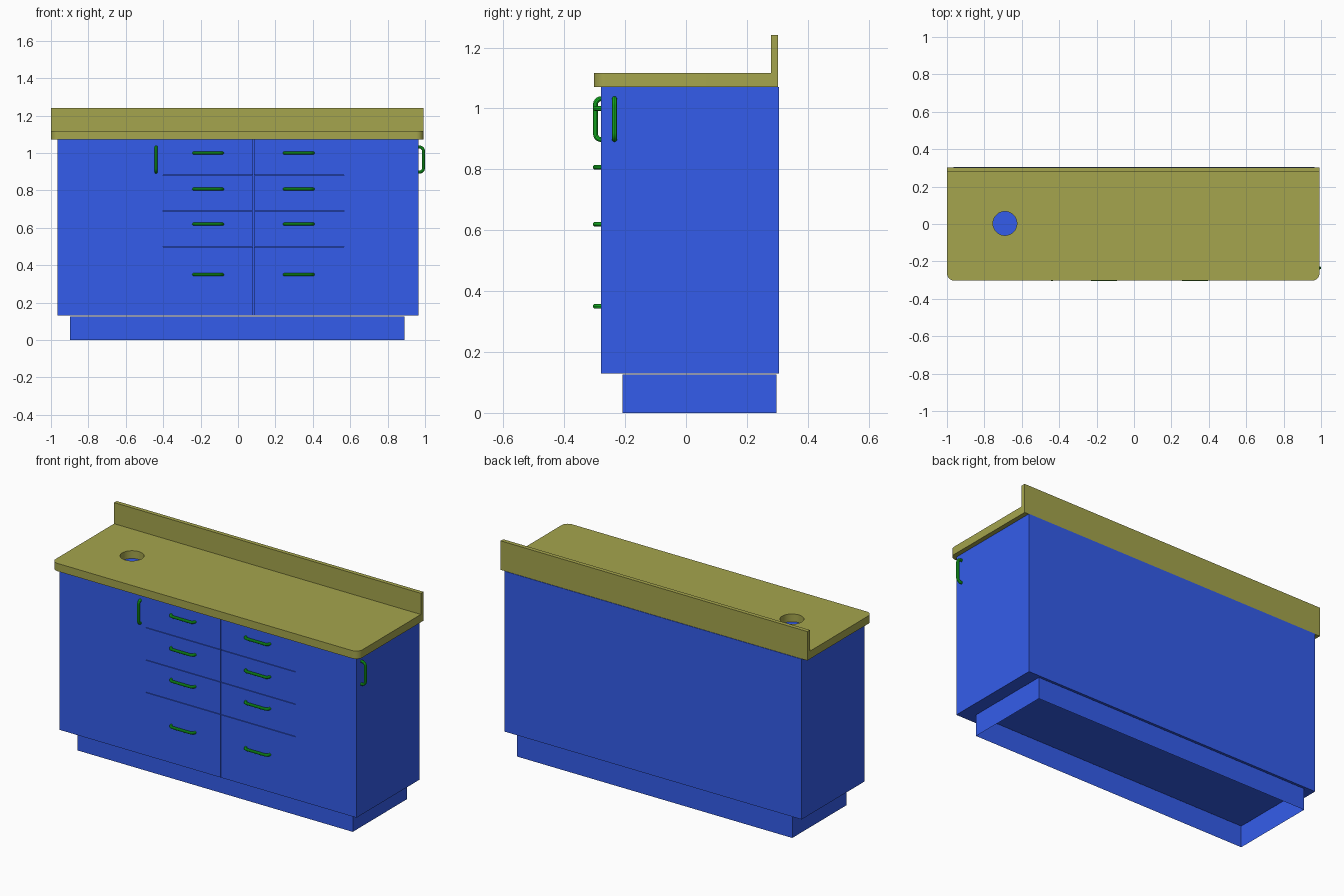
import bpy, bmesh
from math import pi, cos, sin

if "Cube" in bpy.data.objects:
    bpy.data.objects.remove(bpy.data.objects["Cube"])


def material(name, rgb):
    m = bpy.data.materials.new(name)
    m.diffuse_color = (*rgb, 1)
    m.use_nodes = True
    m.node_tree.nodes["Principled BSDF"].inputs["Base Color"].default_value = m.diffuse_color
    return m


BLUE = material("cabinet_blue", (0.034, 0.108, 0.83))
OLIVE = material("counter_olive", (0.376, 0.376, 0.074))
GREEN = material("handle_green", (0.010, 0.60, 0.022))


def add_object(name, mesh, mat):
    ob = bpy.data.objects.new(name, mesh)
    mesh.materials.clear()
    mesh.materials.append(mat)
    bpy.context.collection.objects.link(ob)
    return ob


def box(name, x, y, z, mat, open_ends=False):
    """Box from (min, max) ranges; open_ends drops top and bottom."""
    bm = bmesh.new()
    bmesh.ops.create_cube(bm, size=1)
    for v in bm.verts:
        v.co = [r[0] + (c + 0.5) * (r[1] - r[0]) for c, r in zip(v.co, (x, y, z))]
    if open_ends:
        bm.normal_update()
        ends = [f for f in bm.faces if abs(f.normal.z) > 0.5]
        bmesh.ops.delete(bm, geom=ends, context='FACES_ONLY')
    mesh = bpy.data.meshes.new(name)
    bm.to_mesh(mesh)
    bm.free()
    return add_object(name, mesh, mat)


def curve_mesh(name, dims, paths, cyclic, mat, **settings):
    """Mesh object made from poly curves."""
    cu = bpy.data.curves.new(name, 'CURVE')
    cu.dimensions = dims
    for key, val in settings.items():
        setattr(cu, key, val)
    for pts in paths:
        sp = cu.splines.new('POLY')
        sp.points.add(len(pts) - 1)
        for p, (px, py) in zip(sp.points, pts):
            p.co = (px, py, 0, 1)
        sp.use_cyclic_u = cyclic
    tmp = bpy.data.objects.new(name + "_path", cu)
    bpy.context.collection.objects.link(tmp)
    dg = bpy.context.evaluated_depsgraph_get()
    mesh = bpy.data.meshes.new_from_object(tmp.evaluated_get(dg))
    bpy.data.objects.remove(tmp)
    ob = add_object(name, mesh, mat)
    bpy.context.view_layer.objects.active = ob
    ob.select_set(True)
    bpy.ops.object.shade_smooth_by_angle()
    ob.select_set(False)
    return ob


def arc(cx, cy, r, a0, a1, n=8):
    return [(cx + r * cos(a0 + (a1 - a0) * i / n), cy + r * sin(a0 + (a1 - a0) * i / n))
            for i in range(n + 1)]


def handle(name, loc, length, depth, rot=(0, 0, 0), r=0.008):
    """Bar handle along x, standing out towards -y, with rounded ends."""
    h, d = length / 2 - r, depth - r
    c = min(d, 0.022)
    pts = [(-h, 0.004)] + arc(-h + c, -d + c, c, pi, 1.5 * pi)
    pts += arc(h - c, -d + c, c, 1.5 * pi, 2 * pi) + [(h, 0.004)]
    ob = curve_mesh(name, '3D', [pts], False, GREEN, bevel_depth=r,
                    bevel_resolution=3, use_fill_caps=True)
    ob.location, ob.rotation_euler = loc, rot


FRONT, BACK = -0.279, 0.306
BOTTOM, TOP = 0.13, 1.071
GAP = 0.0015

# Plinth: open frame under the cabinet
box("plinth", (-0.898, 0.891), (-0.208, 0.297), (0, 0.126), BLUE, open_ends=True)

# End cupboards
box("left_cupboard", (-0.965, -0.402), (FRONT, BACK), (BOTTOM, TOP), BLUE)
box("right_cupboard", (0.568, 0.965), (FRONT, BACK), (BOTTOM, TOP), BLUE)

# Two drawer stacks with handles
levels = [BOTTOM, 0.50, 0.69, 0.88, TOP]
handle_z = [0.35, 0.62, 0.807, 1.0]
for side, x0, x1, hx in (("left", -0.402, 0.083, -0.16), ("right", 0.083, 0.568, 0.325)):
    box(side + "_drawer_carcass", (x0, x1), (FRONT + 0.015, BACK), (BOTTOM, TOP), BLUE)
    fx = (x0, x1 - GAP) if side == "left" else (x0 + GAP, x1)
    for i in range(4):
        z0 = levels[i] + (GAP if i > 0 else 0)
        z1 = levels[i + 1] - (GAP if i < 3 else 0)
        box(f"{side}_drawer_front_{i + 1}", fx, (FRONT, FRONT + 0.015), (z0, z1), BLUE)
        handle(f"{side}_drawer_handle_{i + 1}", (hx, FRONT, handle_z[i]), 0.17, 0.027)

# Door handles: front left and right side
handle("left_door_handle", (-0.438, FRONT, 0.965), 0.15, 0.026, (0, pi / 2, 0))
handle("side_door_handle", (0.965, -0.235, 0.965), 0.15, 0.035, (0, pi / 2, pi / 2))

# Countertop with rounded front corners and a round hole
R, X0, X1, Y0, Y1 = 0.04, -1.0, 0.992, -0.303, 0.303
outline = [(X1, Y1), (X0, Y1)] + arc(X0 + R, Y0 + R, R, pi, 1.5 * pi) \
    + arc(X1 - R, Y0 + R, R, 1.5 * pi, 2 * pi)
hole = arc(-0.69, 0.003, 0.064, 0, 2 * pi, 32)[:-1]
thick = 0.046
top = curve_mesh("countertop", '2D', [outline, hole], True, OLIVE,
                 fill_mode='BOTH', extrude=thick / 2)
top.location.z = TOP + thick / 2

# Upstand along the back
box("backsplash", (X0, X1), (0.279, Y1), (TOP + thick, 1.241), OLIVE)
